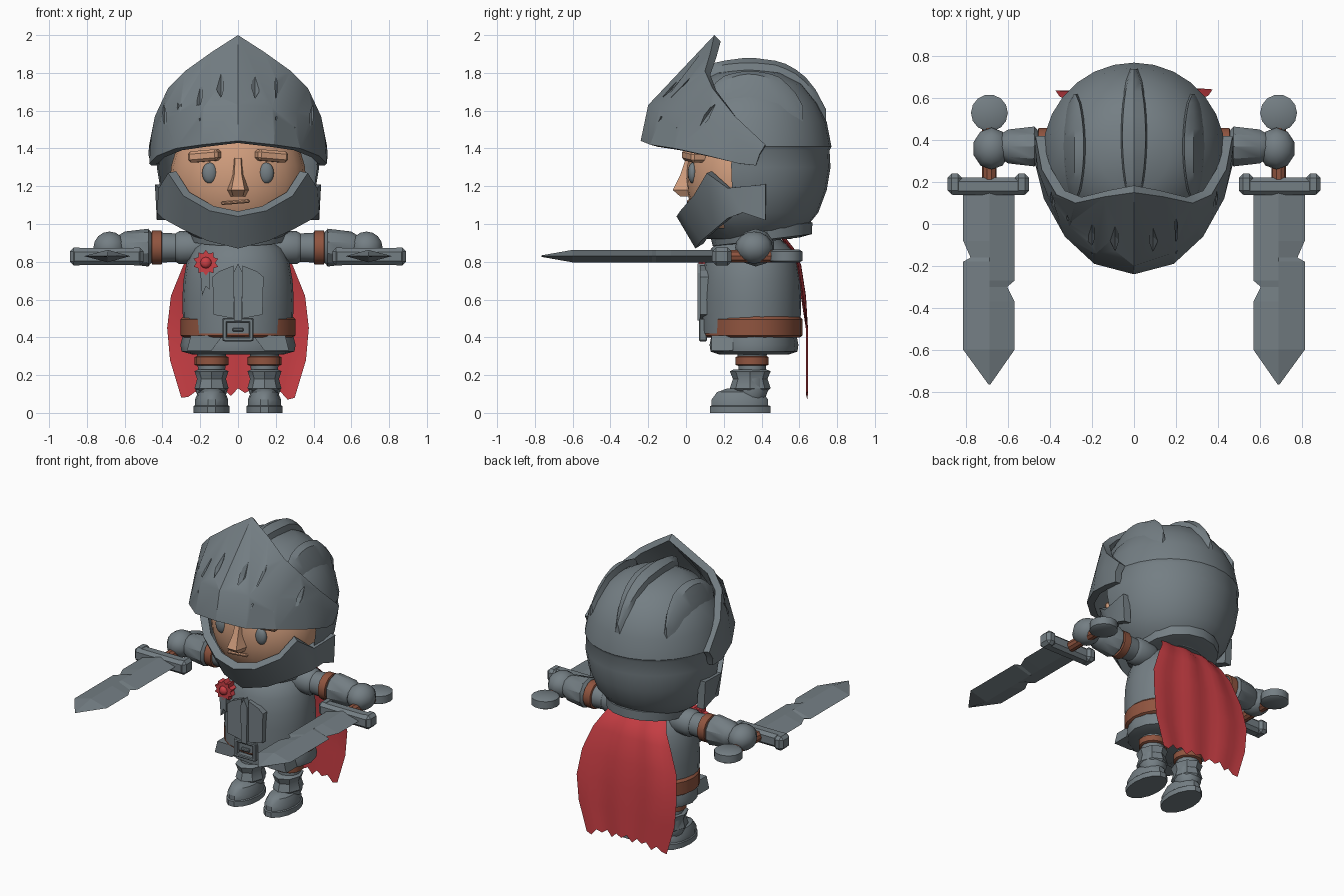
import bpy, bmesh, math
from mathutils import Vector, Matrix, Euler

if "Cube" in bpy.data.objects:
    bpy.data.objects.remove(bpy.data.objects["Cube"])


def material(name, rgb):
    m = bpy.data.materials.new(name)
    m.diffuse_color = (*rgb, 1)
    m.use_nodes = True
    m.node_tree.nodes["Principled BSDF"].inputs["Base Color"].default_value = m.diffuse_color
    return m


STEEL = material("steel grey", (0.175, 0.21, 0.23))
SKIN = material("skin", (0.62, 0.33, 0.2))
LEATHER = material("brown leather", (0.28, 0.09, 0.05))
RED = material("red cloth", (0.6, 0.05, 0.06))


def finish(bm, name, mat, angle=35, mods=()):
    bmesh.ops.recalc_face_normals(bm, faces=bm.faces[:])
    me = bpy.data.meshes.new(name)
    bm.to_mesh(me)
    bm.free()
    me.materials.append(mat)
    ob = bpy.data.objects.new(name, me)
    bpy.context.collection.objects.link(ob)
    if angle:
        bpy.ops.object.select_all(action='DESELECT')
        ob.select_set(True)
        bpy.context.view_layer.objects.active = ob
        bpy.ops.object.shade_smooth_by_angle(angle=math.radians(angle))
    for kind, props in mods:
        md = ob.modifiers.new(kind.lower(), kind)
        for k, v in props.items():
            setattr(md, k, v)
    return ob


def grid(bm, rows, wrap=False):
    """Quads between successive rows of points."""
    vs = [[bm.verts.new(p) for p in r] for r in rows]
    for a, b in zip(vs, vs[1:]):
        for i in range(len(a) - (0 if wrap else 1)):
            j = (i + 1) % len(a)
            bm.faces.new((a[i], a[j], b[j], b[i]))
    return vs


def lathe(name, prof, mat, loc, sx=1, sy=1, rot=(0, 0, 0), n=20, keep=None):
    """Turned part from (radius, height) points, capped at both ends."""
    bm = bmesh.new()
    rows = [[(r * sx * math.cos(2 * math.pi * i / n), r * sy * math.sin(2 * math.pi * i / n), z)
             for i in range(n)] for r, z in prof]
    vs = grid(bm, rows, True)
    bm.faces.new(vs[0])
    bm.faces.new(vs[-1])
    bm.transform(Matrix.Translation(loc) @ Euler(rot).to_matrix().to_4x4())
    if keep:
        bad = [f for f in bm.faces if not keep(f.calc_center_median())]
        bmesh.ops.delete(bm, geom=bad, context='FACES')
    return finish(bm, name, mat)


def ball(name, mat, loc, scale, u=16, v=10, rot=(0, 0, 0)):
    bm = bmesh.new()
    bmesh.ops.create_uvsphere(bm, u_segments=u, v_segments=v, radius=1)
    bm.transform(Matrix.LocRotScale(Vector(loc), Euler(rot), Vector(scale)))
    return finish(bm, name, mat, 60)


def box(name, mat, loc, size, rot=(0, 0, 0), bevel=0.01):
    bm = bmesh.new()
    bmesh.ops.create_cube(bm, size=1)
    bm.transform(Matrix.LocRotScale(Vector(loc), Euler(rot), Vector(size)))
    if bevel:
        bmesh.ops.bevel(bm, geom=bm.edges[:], offset=bevel, segments=1, affect='EDGES')
    return finish(bm, name, mat, 0)


def prism(name, mat, pts, y0, y1):
    """Outline of (x, z) points extruded along y."""
    bm = bmesh.new()
    vs = grid(bm, [[(x, y, z) for x, z in pts] for y in (y0, y1)], True)
    bm.faces.new(vs[0])
    bm.faces.new(vs[1])
    return finish(bm, name, mat, 0)


def shell(name, half_rows, thick, mods=()):
    """Mirrored sheet from half rows, given thickness inward."""
    bm = bmesh.new()
    grid(bm, [[(-x, y, z) for x, y, z in r[:0:-1]] + list(r) for r in half_rows])
    bmesh.ops.recalc_face_normals(bm, faces=bm.faces[:])
    f = min(bm.faces, key=lambda f: f.calc_center_median().y)
    if f.normal.y > 0:
        bmesh.ops.reverse_faces(bm, faces=bm.faces[:])
    bmesh.ops.solidify(bm, geom=bm.faces[:], thickness=thick)
    return finish(bm, name, STEEL, 30, mods)


# Helmet dome with open face
DOME = [(0.02, 1.82), (0.17, 1.8), (0.28, 1.74), (0.36, 1.64), (0.41, 1.54), (0.435, 1.41),
        (0.425, 1.39), (0.43, 1.3), (0.41, 1.18), (0.365, 1.06), (0.3, 0.98), (0.22, 0.92)]
CY = 0.335
lathe("helmet_dome", DOME, STEEL, (0, CY, 0), n=28,
      keep=lambda c: c.y > 0.2 or c.z > 1.5 or c.z < 1.0)


def dome_z(x, y):
    rho = math.hypot(x, y - CY)
    for (r0, z0), (r1, z1) in zip(DOME[:5], DOME[1:6]):
        if rho <= r1:
            return z0 + (z1 - z0) * max(0, rho - r0) / (r1 - r0)
    return 1.41


# Raised lens-shaped ridges on the dome
for name, xc, w, y0, y1 in (("crest", 0, 0.07, 0.1, 0.74), ("left_ridge", -0.285, 0.06, 0.12, 0.62),
                            ("right_ridge", 0.285, 0.06, 0.12, 0.62)):
    bm = bmesh.new()
    rows = []
    for i in range(13):
        t = i / 12
        y = y0 + (y1 - y0) * t
        hw = w * (0.35 + 0.65 * math.sin(math.pi * t) ** 0.6)
        xa, xb = xc - hw, xc + hw
        za, zb, zm = dome_z(xa, y), dome_z(xb, y), dome_z(xc, y)
        rows.append([(xa, y, za - 0.04), (xa + 0.015, y, za + 0.04), (xc, y, zm + 0.06),
                     (xb - 0.015, y, zb + 0.04), (xb, y, zb - 0.04)])
    vs = grid(bm, rows, True)
    bm.faces.new(vs[0])
    bm.faces.new(vs[-1])
    finish(bm, "helmet_" + name, STEEL, 30)

# Visor slit cutter: tall diamonds leaning with the visor
bm = bmesh.new()
for s in (-1, 1):
    for x, y, z, h in ((0.09, -0.08, 1.71, 0.17), (0.2, -0.06, 1.66, 0.17), (0.3, 0.03, 1.62, 0.14),
                       (0.39, 0.11, 1.57, 0.1)):
        r = bmesh.ops.create_cone(bm, segments=4, radius1=0.024, radius2=0, depth=h)
        q = bmesh.ops.create_cone(bm, segments=4, radius1=0.024, radius2=0, depth=h)
        bmesh.ops.transform(bm, matrix=Matrix.Translation((0, 0, h / 2)), verts=r["verts"])
        bmesh.ops.transform(bm, matrix=Matrix.Translation((0, 0, -h / 2)) @ Matrix.Rotation(math.pi, 4, 'X'),
                            verts=q["verts"])
        both = r["verts"] + q["verts"]
        bmesh.ops.transform(bm, verts=both, matrix=Matrix.Translation((s * x, y, z))
                            @ Matrix.Rotation(-0.62, 4, 'X'))
bmesh.ops.remove_doubles(bm, verts=bm.verts[:], dist=0.0005)
inner = [f for f in bm.faces if len(f.verts) == 4]
bmesh.ops.delete(bm, geom=inner, context='FACES_ONLY')
cutter = finish(bm, "visor_slit_cutter", STEEL, 0)
cutter.hide_render = True
cutter.hide_viewport = True

# Raised visor and chin guard
shell("visor", [
    [(0, -0.24, 1.44), (0.19, -0.19, 1.42), (0.33, -0.06, 1.4), (0.43, 0.12, 1.36), (0.47, 0.28, 1.32), (0.46, 0.37, 1.31)],
    [(0, -0.2, 1.63), (0.18, -0.14, 1.62), (0.31, -0.01, 1.59), (0.41, 0.13, 1.54), (0.46, 0.26, 1.46), (0.475, 0.39, 1.37)],
    [(0, 0.15, 2.0), (0.14, 0.13, 1.91), (0.28, 0.1, 1.81), (0.37, 0.14, 1.72), (0.44, 0.26, 1.57), (0.47, 0.42, 1.42)],
], 0.045, [('BOOLEAN', {'object': cutter, 'operation': 'DIFFERENCE', 'solver': 'EXACT'})])
shell("chin_guard", [
    [(0, 0.05, 0.87), (0.16, 0.08, 0.91), (0.29, 0.15, 0.97), (0.4, 0.22, 1.03), (0.43, 0.3, 1.06), (0.43, 0.42, 1.02)],
    [(0, -0.05, 1.04), (0.15, -0.03, 1.07), (0.29, 0.04, 1.15), (0.37, 0.11, 1.27), (0.42, 0.22, 1.19), (0.44, 0.42, 1.21)],
], 0.05)

# Face
ball("head", SKIN, (0, 0.3, 1.24), (0.36, 0.3, 0.36), 24, 16)
bm = bmesh.new()
vs = grid(bm, [[(-w, 0.06, z), (-w * 0.5, y, z), (w * 0.5, y, z), (w, 0.06, z)]
               for w, y, z in ((0.03, 0.0, 1.35), (0.04, -0.03, 1.26), (0.07, -0.07, 1.18), (0.05, -0.03, 1.145))], True)
bm.faces.new(vs[0])
bm.faces.new(vs[-1])
finish(bm, "nose", SKIN, 30)
box("mouth", SKIN, (-0.015, 0.02, 1.115), (0.15, 0.03, 0.018), (0, -0.08, 0), 0.006)
for s, side in ((-1, "left"), (1, "right")):
    ball(side + "_eye", STEEL, (s * 0.15, 0.035, 1.27), (0.04, 0.025, 0.055))
    box(side + "_brow", SKIN, (s * 0.175, 0.045, 1.36), (0.17, 0.09, 0.06), (0, s * 0.08, s * 0.35), 0.015)

# Torso, belt, skirt and collar
lathe("torso", [(0.5, 0.94), (0.8, 0.87), (0.92, 0.8), (0.98, 0.7), (1, 0.6), (0.98, 0.42)],
      STEEL, (0, 0.345, 0), 0.295, 0.265, n=24)
lathe("belt", [(0.95, 0.4), (1, 0.41), (1, 0.495), (0.95, 0.51)], LEATHER, (0, 0.355, 0), 0.305, 0.262, n=24)
lathe("skirt", [(0.8, 0.31), (0.98, 0.325), (1, 0.36), (0.95, 0.42)], STEEL, (0, 0.36, 0), 0.305, 0.235, n=16)
lathe("collar", [(0.75, -0.05), (1, -0.04), (1.03, 0.02), (0.85, 0.05)], STEEL, (0, 0.4, 0.955),
      0.26, 0.265, (0.12, 0, 0), n=16)
for s, side in ((-1, "left"), (1, "right")):
    prism(side + "_chest_plate", STEEL, [(s * 0.025, 0.5), (s * 0.13, 0.52), (s * 0.135, 0.72),
                                         (s * 0.1, 0.75), (s * 0.025, 0.78)], 0.075, 0.16)
    prism(side + "_tasset", STEEL, [(s * 0.08, 0.41), (s * 0.25, 0.41), (s * 0.27, 0.33), (s * 0.14, 0.33)], 0.135, 0.25)
prism("chest_ridge", STEEL, [(-0.02, 0.49), (0.02, 0.49), (0.025, 0.74), (0, 0.79), (-0.025, 0.74)], 0.062, 0.16)
for i, (x, z, w, h) in enumerate(((-0.07, 0.44, 0.025, 0.12), (0.07, 0.44, 0.025, 0.12),
                                  (0, 0.49, 0.15, 0.022), (0, 0.39, 0.15, 0.022), (0, 0.44, 0.06, 0.02))):
    box("buckle_bar_%d" % i, STEEL, (x, 0.09, z), (w, 0.04, h), bevel=0.005)

# Rosette and ribbon
star = [((0.068 if i % 2 else 0.05) * math.cos(i * math.pi / 10) - 0.17,
         (0.068 if i % 2 else 0.05) * math.sin(i * math.pi / 10) + 0.795) for i in range(20)]
prism("rosette", RED, star, 0.085, 0.14)
ball("rosette_centre", RED, (-0.17, 0.085, 0.795), (0.03, 0.02, 0.03), 8, 6)
prism("ribbon", STEEL, [(-0.2, 0.75), (-0.15, 0.75), (-0.15, 0.65), (-0.17, 0.67), (-0.19, 0.62)], 0.085, 0.14)

# Cape with ragged hem
bm = bmesh.new()
rows = []
for z, w, y in ((0.93, 0.2, 0.52), (0.86, 0.24, 0.575), (0.78, 0.29, 0.605), (0.62, 0.355, 0.63),
                (0.45, 0.375, 0.64), (0.28, 0.36, 0.64), (0.11, 0.3, 0.64)):
    row = []
    for i in range(17):
        u = i / 8 - 1
        hem = (0.02, -0.005, 0.015, -0.02)[i % 4] if z < 0.2 and 0 < i < 16 else 0
        hem -= 0.03 * abs(u) ** 3 if z < 0.2 else 0
        row.append((u * w, y + 0.006 * math.sin(u * 9) - 0.02 * u * u * (z > 0.5), z + hem))
    rows.append(row)
grid(bm, rows)
bmesh.ops.solidify(bm, geom=bm.faces[:], thickness=0.015)
finish(bm, "cape", RED, 40)

for s, side in ((-1, "left"), (1, "right")):
    # Arm along x
    turn = (0, s * math.pi / 2, 0)
    at = (0, 0.37, 0.875)
    lathe(side + "_sleeve", [(0.06, 0.15), (0.085, 0.2), (0.088, 0.31), (0.075, 0.33), (0.08, 0.42)],
          STEEL, at, rot=turn, n=14)
    lathe(side + "_arm_strap", [(0.075, 0.4), (0.09, 0.405), (0.09, 0.455), (0.075, 0.46)], LEATHER, at, rot=turn, n=14)
    lathe(side + "_forearm", [(0.07, 0.45), (0.1, 0.475), (0.085, 0.6), (0.06, 0.64)], STEEL, at, rot=turn, n=10)
    ball(side + "_fist", STEEL, (s * 0.68, 0.36, 0.875), (0.09, 0.1, 0.085), 10, 8)
    # Sword held forward
    back = (-math.pi / 2, 0, 0)
    lathe(side + "_sword_grip", [(0.035, 0.2), (0.035, 0.5)], LEATHER, (s * 0.69, 0, 0.83), rot=back, n=10)
    lathe(side + "_sword_pommel", [(0.07, -0.035), (0.088, -0.025), (0.088, 0.025), (0.07, 0.035)],
          STEEL, (s * 0.69, 0.53, 0.83), n=14)
    box(side + "_sword_guard", STEEL, (s * 0.695, 0.18, 0.828), (0.38, 0.085, 0.09), bevel=0.02)
    for e in (-1, 1):
        box(side + "_guard_end_%d" % (e + 1), STEEL, (s * 0.695 + e * 0.16, 0.19, 0.828), (0.07, 0.1, 0.095), bevel=0.02)
    bm = bmesh.new()
    rows = []
    for y, inner, outer in ((0.16, 0.57, 0.815), (-0.08, 0.57, 0.815), (-0.16, 0.57, 0.78), (-0.18, 0.57, 0.815),
                            (-0.27, 0.57, 0.815), (-0.3, 0.605, 0.815), (-0.37, 0.57, 0.815),
                            (-0.6, 0.57, 0.815), (-0.765, 0.685, 0.695)):
        h = 0.004 if y < -0.7 else 0.033
        rows.append([(s * inner, y, 0.83), (s * 0.69, y, 0.83 + h), (s * outer, y, 0.83), (s * 0.69, y, 0.83 - h)])
    vs = grid(bm, rows, True)
    bm.faces.new(vs[0])
    bm.faces.new(vs[-1])
    finish(bm, side + "_sword_blade", STEEL, 0)
    # Leg and boot
    x = s * 0.14
    lathe(side + "_leg", [(0.07, 0.08), (0.085, 0.12), (0.07, 0.2), (0.08, 0.34)], STEEL, (x, 0.35, 0), n=12)
    lathe(side + "_leg_strap", [(0.08, 0.25), (0.09, 0.255), (0.09, 0.295), (0.08, 0.3)], LEATHER, (x, 0.35, 0), n=14)
    lathe(side + "_greave", [(0.08, 0.11), (0.1, 0.13), (0.085, 0.18), (0.1, 0.22), (0.08, 0.23)],
          STEEL, (x, 0.34, 0), 0.9, 1.08, n=8)
    lathe(side + "_boot_sole", [(1, 0), (1, 0.035), (0.94, 0.04)], STEEL, (x, 0.287, 0), 0.095, 0.165, n=14)
    lathe(side + "_boot", [(0.93, 0.03), (0.93, 0.07), (0.75, 0.11), (0.4, 0.13)], STEEL, (x, 0.285, 0), 0.095, 0.165, n=14)
